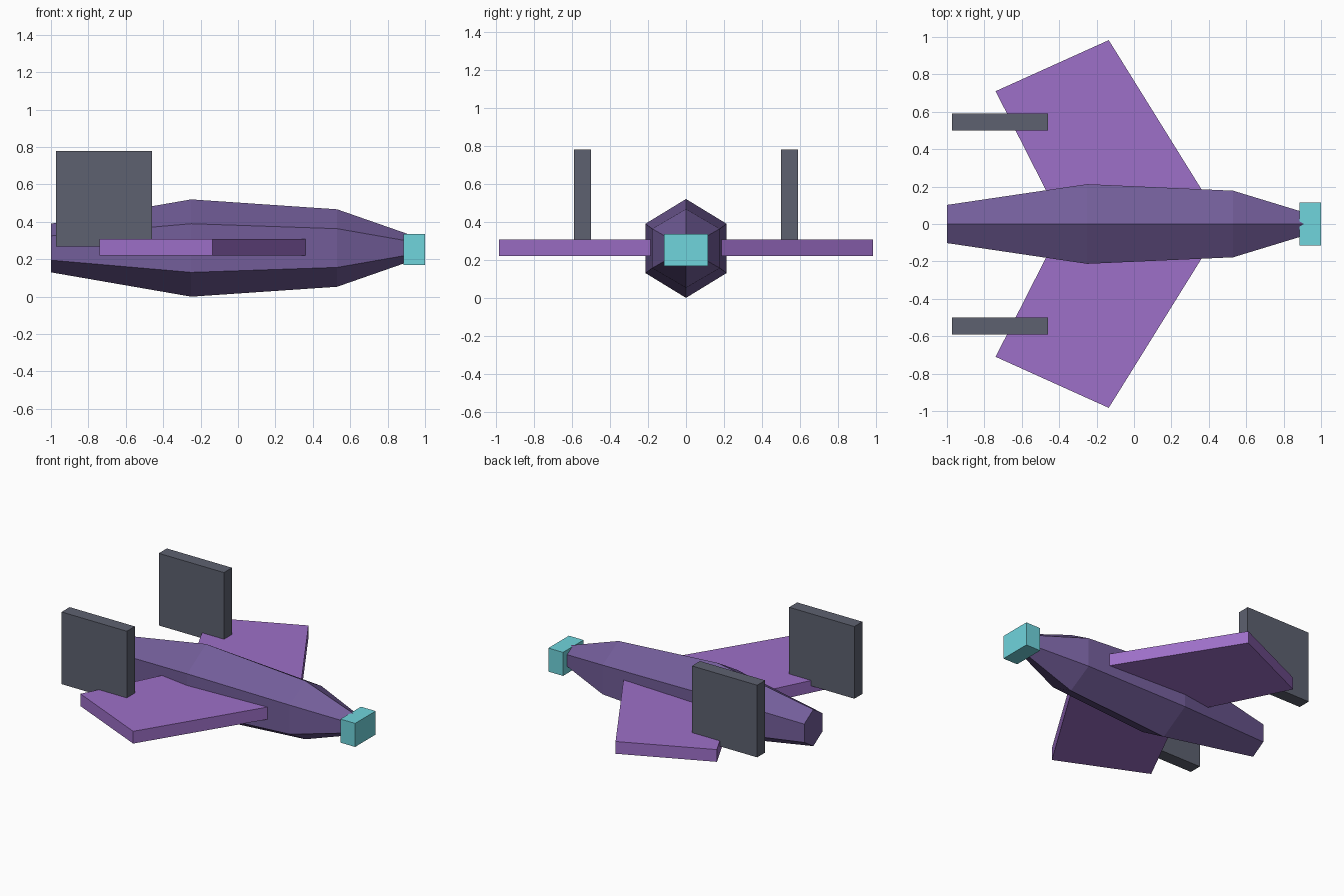
import bpy, bmesh
from math import cos, sin, pi

if "Cube" in bpy.data.objects:
    bpy.data.objects.remove(bpy.data.objects["Cube"])


def material(name, rgb):
    mat = bpy.data.materials.new(name)
    mat.diffuse_color = (*rgb, 1)
    mat.use_nodes = True
    mat.node_tree.nodes["Principled BSDF"].inputs["Base Color"].default_value = mat.diffuse_color
    return mat


def loft(name, rings, mat):
    """Skin a list of equal-sized point rings and cap both ends."""
    bm = bmesh.new()
    loops = [[bm.verts.new(p) for p in ring] for ring in rings]
    n = len(loops[0])
    for a, b in zip(loops, loops[1:]):
        for i in range(n):
            j = (i + 1) % n
            bm.faces.new((a[i], a[j], b[j], b[i]))
    bm.faces.new(loops[0])
    bm.faces.new(loops[-1])
    bmesh.ops.recalc_face_normals(bm, faces=bm.faces)
    mesh = bpy.data.meshes.new(name)
    bm.to_mesh(mesh)
    bm.free()
    mesh.materials.append(mat)
    obj = bpy.data.objects.new(name, mesh)
    bpy.context.collection.objects.link(obj)
    return obj


def slab(name, outline, z0, z1, mat):
    """Extrude an xy outline from z0 to z1."""
    return loft(name, [[(x, y, z) for x, y in outline] for z in (z0, z1)], mat)


def rectangle(x0, x1, y0, y1):
    return [(x0, y0), (x1, y0), (x1, y1), (x0, y1)]


hull = material("hull_purple", (0.17, 0.11, 0.32))
violet = material("wing_violet", (0.34, 0.16, 0.58))
slate = material("fin_slate", (0.11, 0.12, 0.16))
cyan = material("nose_cyan", (0.16, 0.66, 0.72))

# Fuselage: hexagonal sections as (x, half width, half height)
AXIS_Z = 0.26
stations = [(-1, 0.102, 0.13), (-0.25, 0.213, 0.26), (0.53, 0.178, 0.207), (0.94, 0.053, 0.064)]
loft("fuselage", [[(x, w * sin(k * pi / 3) / sin(pi / 3), AXIS_Z + h * cos(k * pi / 3))
                   for k in range(6)] for x, w, h in stations], hull)

# Nose block
slab("nose_block", rectangle(0.885, 1.0, -0.115, 0.115), 0.168, 0.335, cyan)

# Swept wings and upright fins, one of each per side
wing_outline = [(0.414, 0.10), (-0.135, 0.983), (-0.74, 0.71), (-0.43, 0.10)]
fin_outline = rectangle(-0.972, -0.46, 0.50, 0.59)
for side, s in (("left", 1), ("right", -1)):
    slab(side + "_wing", [(x, y * s) for x, y in wing_outline], 0.22, 0.307, violet)
    slab(side + "_fin", [(x, y * s) for x, y in fin_outline], 0.268, 0.78, slate)
